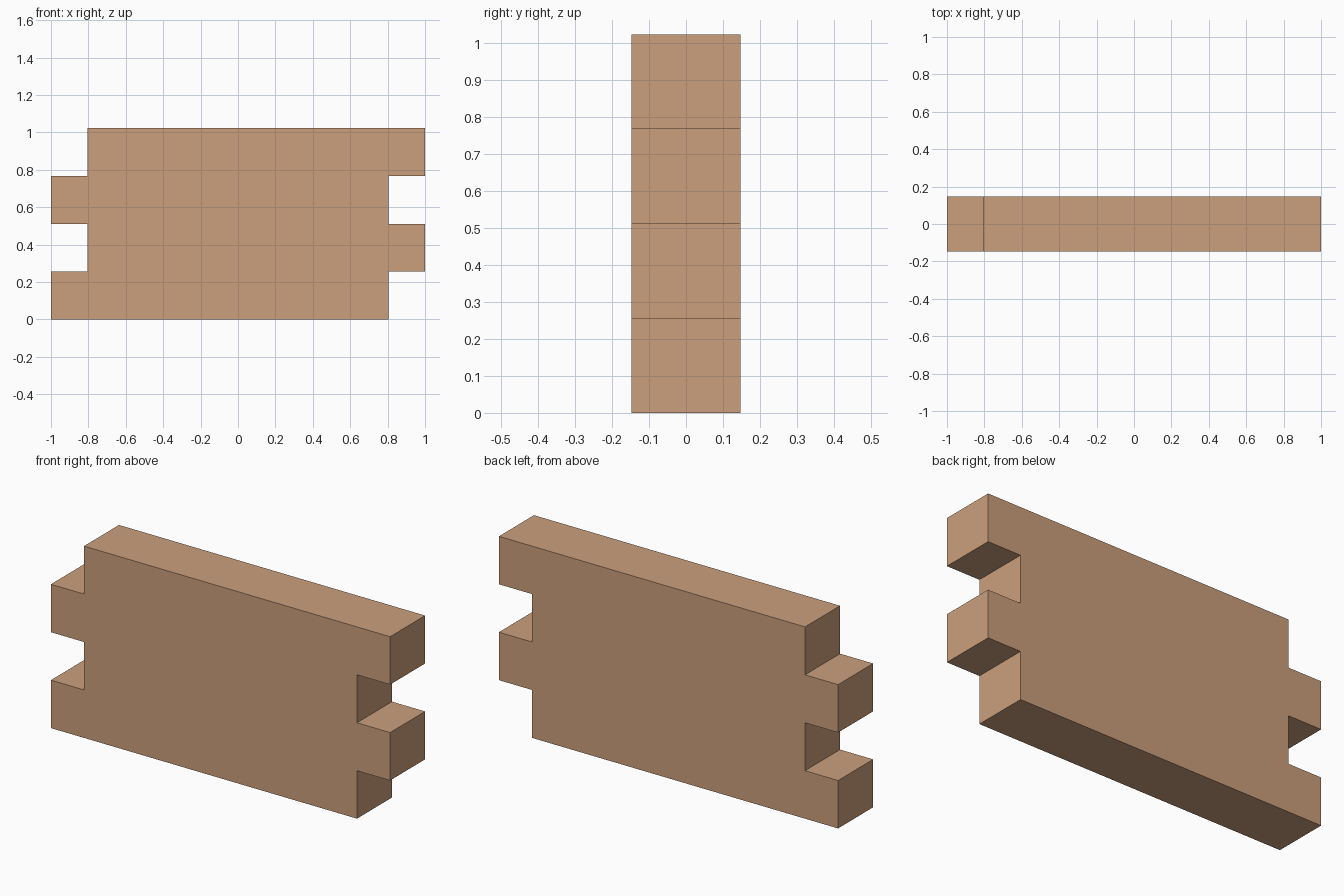
import bpy
import bmesh
from mathutils import Vector

if "Cube" in bpy.data.objects:
    bpy.data.objects.remove(bpy.data.objects["Cube"])

OUTER, INNER = 1.0, 0.805      # tab tip and notch depth in x
HEIGHT, THICK = 1.022, 0.295
ROWS = 4
STEP = HEIGHT / ROWS

# Wood colour
wood = bpy.data.materials.new("light_wood")
wood.diffuse_color = (0.597, 0.347, 0.205, 1.0)
wood.use_nodes = True
wood.node_tree.nodes["Principled BSDF"].inputs["Base Color"].default_value = wood.diffuse_color

# Finger-jointed outline: right side tabs on odd rows, left side on even rows
right, left = [], []
for i in range(ROWS):
    xr = OUTER if i % 2 else INNER
    xl = -INNER if i % 2 else -OUTER
    for z in (i * STEP, (i + 1) * STEP):
        right.append((xr, z))
        left.append((xl, z))
outline = right + left[::-1]

# Board: outline extruded through its thickness
bm = bmesh.new()
face = bm.faces.new([bm.verts.new((x, -THICK / 2, z)) for x, z in outline])
ext = bmesh.ops.extrude_face_region(bm, geom=[face])
verts = [g for g in ext["geom"] if isinstance(g, bmesh.types.BMVert)]
bmesh.ops.translate(bm, verts=verts, vec=Vector((0, THICK, 0)))
bmesh.ops.recalc_face_normals(bm, faces=bm.faces)

mesh = bpy.data.meshes.new("finger_joint_board")
bm.to_mesh(mesh)
bm.free()
mesh.materials.append(wood)
board = bpy.data.objects.new("finger_joint_board", mesh)
bpy.context.collection.objects.link(board)
